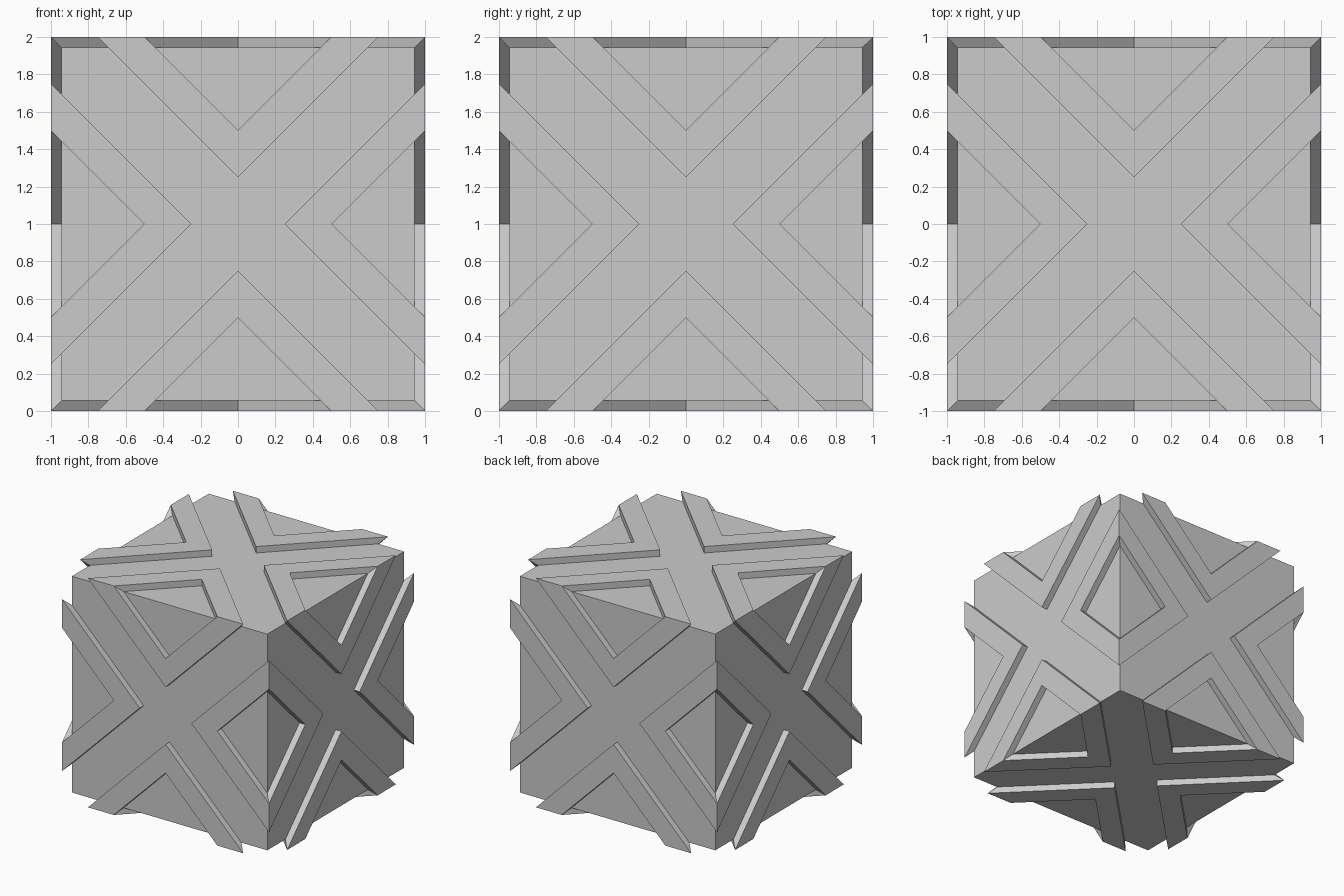
import bpy, bmesh
from math import pi
from mathutils import Matrix, Vector

if "Cube" in bpy.data.objects:
    bpy.data.objects.remove(bpy.data.objects["Cube"])

HALF = 1.0      # half size over the raised bands
CORE = 0.944    # half size of the recessed cube
CENTRE = Matrix.Translation((0, 0, 1))


def finish(bm, name):
    bmesh.ops.remove_doubles(bm, verts=bm.verts, dist=1e-4)
    bmesh.ops.recalc_face_normals(bm, faces=bm.faces)
    bmesh.ops.transform(bm, matrix=CENTRE, verts=bm.verts)
    mesh = bpy.data.meshes.new(name)
    bm.to_mesh(mesh)
    bm.free()
    bpy.context.collection.objects.link(bpy.data.objects.new(name, mesh))


def chevron(level):
    """V outline on the +z side, ends mitred at the cube edge."""
    pts = [(level - 0.25, level), (0, 0.25), (0.25 - level, level),
           (0.5 - level, level), (0, 0.5), (level - 0.5, level)]
    return [Vector((x, y, level)) for x, y in pts]


def add_chevron(bm, matrix):
    top = [bm.verts.new(matrix @ p) for p in chevron(HALF)]
    low = [bm.verts.new(matrix @ p) for p in chevron(CORE)]
    # two arms meeting on the centre line, on top and underneath
    for ring in (top, low):
        bm.faces.new([ring[i] for i in (0, 1, 4, 5)])
        bm.faces.new([ring[i] for i in (1, 2, 3, 4)])
    # side walls; the ends (2-3 and 5-0) stay open to join the next side
    for i in (0, 1, 3, 4):
        bm.faces.new((top[i], top[i + 1], low[i + 1], low[i]))


# recessed cube
bm = bmesh.new()
bmesh.ops.create_cube(bm, size=2 * CORE)
finish(bm, "core_cube")

# four raised V bands on each of the six sides
sides = [Matrix.Rotation(k * pi / 2, 4, 'X') for k in range(4)]
sides += [Matrix.Rotation(s * pi / 2, 4, 'Y') for s in (1, -1)]
bm = bmesh.new()
for side in sides:
    for k in range(4):
        add_chevron(bm, side @ Matrix.Rotation(k * pi / 2, 4, 'Z'))
finish(bm, "raised_bands")
